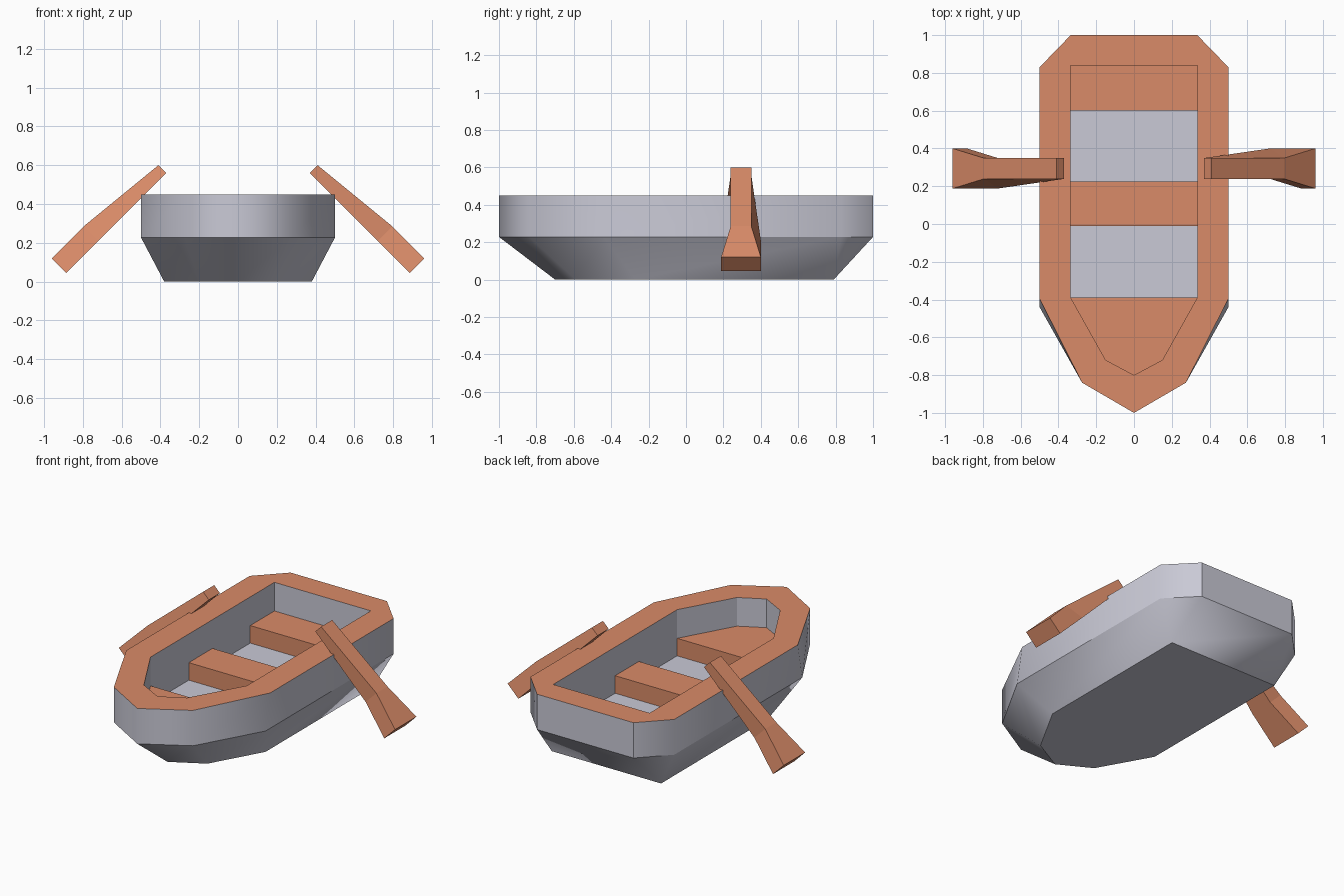
import bpy, bmesh

if "Cube" in bpy.data.objects:
    bpy.data.objects.remove(bpy.data.objects["Cube"])


def material(name, rgb):
    m = bpy.data.materials.new(name)
    m.diffuse_color = (*rgb, 1)
    m.use_nodes = True
    m.node_tree.nodes["Principled BSDF"].inputs["Base Color"].default_value = m.diffuse_color
    return m


GREY = material("hull grey", (0.587, 0.587, 0.67))
WOOD = material("orange wood", (0.70, 0.26, 0.14))


def ring(half, z):
    """Mirror a half outline (bow tip first) into a closed ring at height z."""
    right = [(x, y, z) for x, y in half]
    left = [(-x, y, z) for x, y in reversed(half[1:])]
    return right + left


def loft(name, rings, mats):
    """Skin a stack of equal-sized rings and cap both ends."""
    bm = bmesh.new()
    vs = [[bm.verts.new(p) for p in r] for r in rings]
    n = len(rings[0])
    for a, b in zip(vs, vs[1:]):
        for i in range(n):
            j = (i + 1) % n
            bm.faces.new((a[i], a[j], b[j], b[i]))
    bm.faces.new(vs[0][::-1])
    bm.faces.new(vs[-1])
    bmesh.ops.remove_doubles(bm, verts=bm.verts, dist=1e-4)
    bmesh.ops.recalc_face_normals(bm, faces=bm.faces)
    me = bpy.data.meshes.new(name)
    bm.to_mesh(me)
    bm.free()
    for m in mats:
        me.materials.append(m)
    ob = bpy.data.objects.new(name, me)
    bpy.context.collection.objects.link(ob)
    return ob


# Hull: flared bottom, upright band, flat rim, hollow inside
bottom = [(0, -0.70), (0.20, -0.59), (0.38, -0.27), (0.38, 0.79), (0.38, 0.79)]
band = [(0, -1), (0.275, -0.84), (0.5, -0.44), (0.5, 0.83), (0.335, 1)]
top = [(0, -1), (0.275, -0.84), (0.5, -0.395), (0.5, 0.83), (0.335, 1)]
inner = [(0, -0.80), (0.15, -0.72), (0.335, -0.39), (0.335, 0.84), (0.335, 0.84)]
RIM, FLOOR, SEAT = 0.45, 0.16, 0.27
hull = loft("hull", [ring(bottom, 0), ring(band, 0.228), ring(top, RIM),
                     ring(inner, RIM), ring(inner, FLOOR)], [GREY, WOOD])

# Rim faces are wood; outer skin is smooth between its level edges
me = hull.data
for f in me.polygons:
    zs = [me.vertices[i].co.z for i in f.vertices]
    f.material_index = int(min(zs) > RIM - 0.01)
    outside = max(abs(me.vertices[i].co.x) for i in f.vertices) > 0.34 or min(
        me.vertices[i].co.y for i in f.vertices) < -0.81
    f.use_smooth = outside and max(zs) - min(zs) > 0.01
for e in me.edges:
    a, b = (me.vertices[i].co for i in e.vertices)
    e.use_edge_sharp = abs(a.z - b.z) < 0.01

# Seats
def seat(name, outline):
    loft(name, [ring(outline, FLOOR - 0.01), ring(outline, SEAT)], [WOOD])


W = 0.335
seat("bow_seat", [(0, -0.80), (0.15, -0.72), (W, -0.39)])
for name, y0, y1 in (("middle_seat", -0.01, 0.225), ("stern_seat", 0.60, 0.84)):
    seat(name, [(0, y0), (W, y0), (W, y1), (0, y1)])

# Oars: handle end, blade shoulder, blade tip; second is turned half round
CY = 0.294
sections = [((0.37, 0.56), (0.41, 0.60), 0.055, 0.055, 0.055),
            ((0.72, 0.21), (0.795, 0.285), 0.055, 0.106, 0.055),
            ((0.885, 0.045), (0.96, 0.12), 0.106, 0.106, 0.106)]
for name, s in (("right_oar", 1), ("left_oar", -1)):
    rings = [[(s * lo[0], CY - s * near, lo[1]), (s * lo[0], CY + s * far, lo[1]),
              (s * up[0], CY + s * outer, up[1]), (s * up[0], CY - s * outer, up[1])]
             for lo, up, near, far, outer in sections]
    loft(name, rings, [WOOD])
